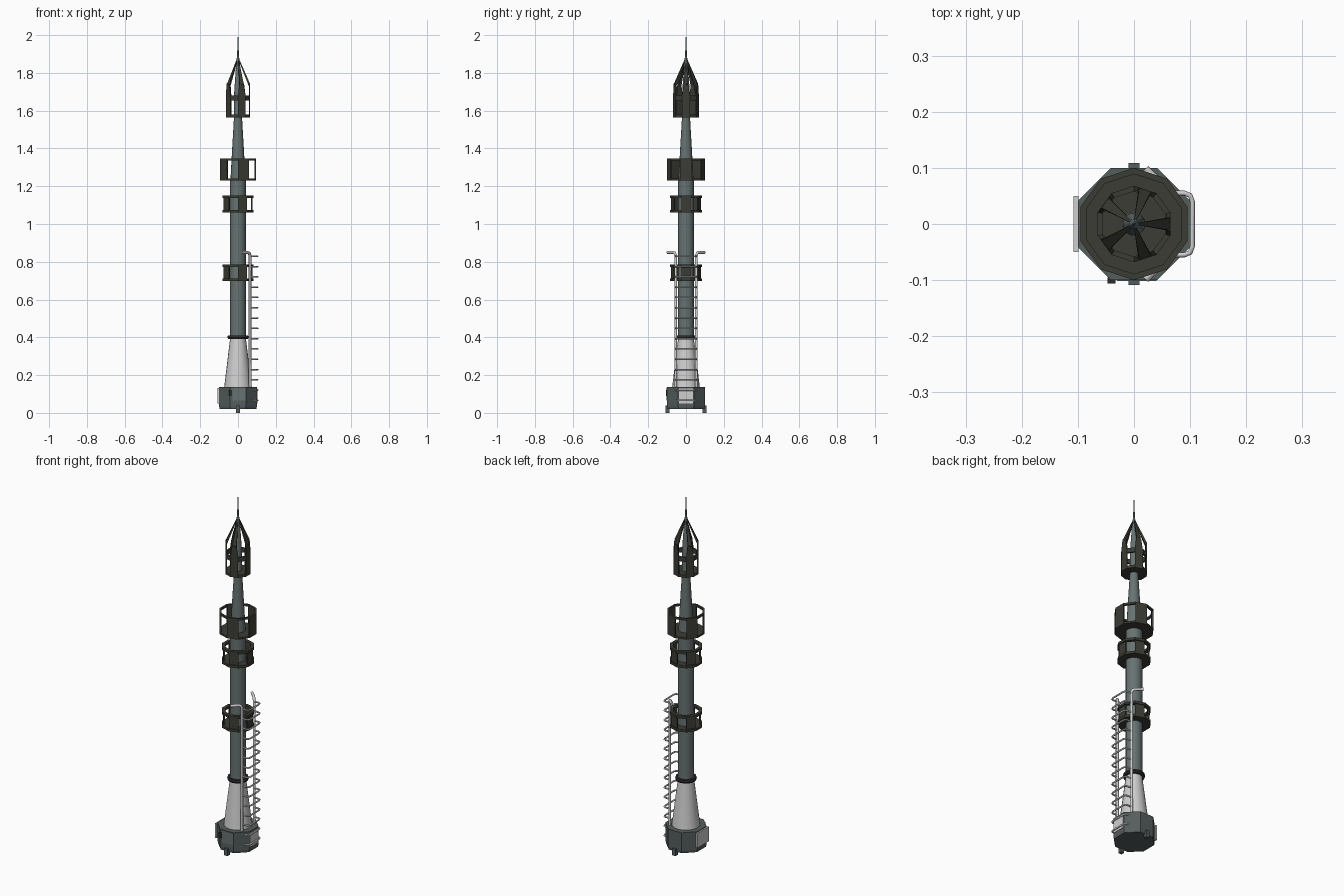
import bpy, math
from mathutils import Vector

if "Cube" in bpy.data.objects:
    bpy.data.objects.remove(bpy.data.objects["Cube"])

def material(name, rgb):
    m = bpy.data.materials.new(name)
    m.diffuse_color = (*rgb, 1)
    m.use_nodes = True
    m.node_tree.nodes["Principled BSDF"].inputs["Base Color"].default_value = m.diffuse_color
    return m

DARK = material("dark olive", (0.045, 0.045, 0.036))
GREY = material("green grey", (0.135, 0.17, 0.168))
BASE = material("base grey", (0.09, 0.112, 0.11))
LIGHT = material("light grey", (0.62, 0.62, 0.62))
BLACK = material("near black", (0.025, 0.025, 0.022))

def make(name, verts, faces, mat, smooth=False):
    me = bpy.data.meshes.new(name)
    me.from_pydata(verts, [], faces)
    me.materials.append(mat)
    ob = bpy.data.objects.new(name, me)
    bpy.context.collection.objects.link(ob)
    if smooth:
        bpy.ops.object.select_all(action='DESELECT')
        ob.select_set(True)
        bpy.context.view_layer.objects.active = ob
        bpy.ops.object.shade_smooth_by_angle(angle=math.radians(35))
    return ob

def lathe(name, prof, n, mat, phase=0.0, closed=False, smooth=False):
    """Revolve (radius, z) points; closed joins the last point to the first."""
    verts, faces = [], []
    for r, z in prof:
        for i in range(n):
            a = phase + 2 * math.pi * i / n
            verts.append((r * math.cos(a), r * math.sin(a), z))
    k = len(prof)
    for j in range(k if closed else k - 1):
        p, q = j * n, ((j + 1) % k) * n
        for i in range(n):
            i2 = (i + 1) % n
            faces.append((p + i, p + i2, q + i2, q + i))
    if not closed:
        faces.append(tuple(reversed(range(n))))
        faces.append(tuple(range((k - 1) * n, k * n)))
    return make(name, verts, faces, mat, smooth)

def box(name, x0, x1, y0, y1, z0, z1, mat):
    v = [(x, y, z) for z in (z0, z1) for x, y in ((x0, y0), (x1, y0), (x1, y1), (x0, y1))]
    f = [(3, 2, 1, 0), (4, 5, 6, 7), (0, 1, 5, 4), (1, 2, 6, 5), (2, 3, 7, 6), (3, 0, 4, 7)]
    return make(name, v, f, mat)

def tube(name, pts, rad, mat):
    cu = bpy.data.curves.new(name, 'CURVE')
    cu.dimensions = '3D'
    cu.bevel_depth = rad
    cu.bevel_resolution = 1
    cu.use_fill_caps = True
    sp = cu.splines.new('POLY')
    sp.points.add(len(pts) - 1)
    for p, co in zip(sp.points, pts):
        p.co = (*co, 1)
    cu.materials.append(mat)
    ob = bpy.data.objects.new(name, cu)
    bpy.context.collection.objects.link(ob)
    return ob

PH = math.radians(18)

def ring(name, r_in, r_out, z0, z1, mat=DARK):
    return lathe(name, [(r_in, z0), (r_out, z0), (r_out, z1), (r_in, z1)], 10, mat, PH, True)

def panels(name, r_in, r_out, z0, z1, half=18, top_half=None, slope=0.0):
    """Five wall panels, on every second side of the ten-sided cage."""
    v, f = [], []
    for k in range(5):
        b = len(v)
        for z, h in ((z0, half), (z1, half if top_half is None else top_half)):
            for r, s in ((r_in, -1), (r_out, -1), (r_out, 1), (r_in, 1)):
                a = math.radians(72 * k + s * h)
                # keep the panel flat along the side of the decagon
                d = r * math.cos(PH) / math.cos(math.radians(h))
                zz = z - (slope if z == z1 and s > 0 else 0)
                v.append((d * math.cos(a), d * math.sin(a), zz))
        f += [tuple(b + i for i in q) for q in
              ((3, 2, 1, 0), (4, 5, 6, 7), (0, 1, 5, 4), (1, 2, 6, 5), (2, 3, 7, 6), (3, 0, 4, 7))]
    return make(name, v, f, DARK)

# Octagonal base with feet and side plates
R8 = 0.1 / math.cos(math.pi / 8)
lathe("base", [(R8 * 0.97, 0.02), (R8, 0.035), (R8, 0.137)], 8, BASE, math.pi / 8)
for s, tag in ((-1, "front"), (1, "back")):
    y0, y1 = sorted((s * 0.088, s * 0.109))
    box(tag + "_foot", -0.01, 0.01, y0, y1, 0.0, 0.04, BASE)
box("left_base_plate", -0.108, -0.099, -0.05, 0.05, 0.05, 0.133, LIGHT)
box("right_base_plate", 0.098, 0.102, -0.038, 0.038, 0.05, 0.13, LIGHT)
box("front_base_plate", -0.03, 0.04, -0.102, -0.098, 0.065, 0.134, GREY)
box("base_latch", -0.047, -0.033, -0.106, -0.095, 0.09, 0.12, BLACK)

# White lower cone, collar and mast
lathe("lower_cone", [(0.074, 0.13), (0.041, 0.4)], 20, LIGHT, smooth=True)
lathe("collar", [(0.04, 0.39), (0.053, 0.392), (0.056, 0.4), (0.053, 0.41), (0.04, 0.41)],
      20, BLACK, closed=True)
lathe("mast", [(0.042, 0.395), (0.042, 1.235)], 16, GREY, smooth=True)
lathe("upper_mast", [(0.04, 1.23), (0.034, 1.345), (0.021, 1.57), (0.02, 1.7)], 16, GREY, smooth=True)
lathe("spire", [(0.02, 1.7), (0.009, 1.86), (0.005, 1.89), (0.001, 2.0)], 12, GREY, smooth=True)

# Two small cages around the mast
for tag, z0, z1 in (("lower", 0.697, 0.786), ("middle", 1.06, 1.152)):
    ring(tag + "_cage_floor", 0.04, 0.086, z0, z0 + 0.014)
    ring(tag + "_cage_rim", 0.068, 0.086, z1 - 0.014, z1)
    panels(tag + "_cage_walls", 0.072, 0.08, z0 + 0.014, z1 - 0.014)

# Large cage
ring("large_cage_floor", 0.038, 0.1, 1.23, 1.24)
ring("large_cage_rim", 0.089, 0.1, 1.337, 1.348)
panels("large_cage_walls", 0.091, 0.1, 1.24, 1.337)

# Crown cage with prongs and fins leaning into the spire
ring("crown_floor", 0.02, 0.068, 1.565, 1.58)
ring("crown_band", 0.058, 0.068, 1.655, 1.68)
panels("crown_walls", 0.06, 0.068, 1.58, 1.655)
panels("crown_prongs", 0.06, 0.068, 1.68, 1.745, 18, 11, 0.012)
v, f = [], []
for k in range(5):
    a = math.radians(72 * k)
    c, s = math.cos(a), math.sin(a)
    b = len(v)
    for r, w, z in ((0.064, 0.011, 1.742), (0.057, 0.011, 1.73),
                    (0.007, 0.002, 1.872), (0.006, 0.002, 1.86)):
        for e in (-w, w):
            v.append((r * c - e * s, r * s + e * c, z))
    f += [tuple(b + i for i in q) for q in
          ((0, 1, 5, 4), (3, 2, 6, 7), (2, 0, 4, 6), (1, 3, 7, 5), (0, 2, 3, 1), (4, 5, 7, 6))]
make("crown_fins", v, f, DARK)

# Ladder: two rails with bent tops and fifteen hoop rungs
for s, tag in ((-1, "front"), (1, "back")):
    tube(tag + "_ladder_rail", [(0.063, s * 0.055, 0.1), (0.063, s * 0.055, 0.835),
                                (0.059, s * 0.06, 0.847), (0.052, s * 0.067, 0.85),
                                (0.02, s * 0.098, 0.85)], 0.008, LIGHT)
for i in range(15):
    z = 0.066 + 0.0545 * i
    half = [(0.063, 0.055), (0.09, 0.055), (0.1, 0.051), (0.104, 0.04)]
    path = [(x, y, z) for x, y in half] + [(x, -y, z) for x, y in reversed(half)]
    tube("ladder_rung_%02d" % (i + 1), path, 0.0045, LIGHT)
